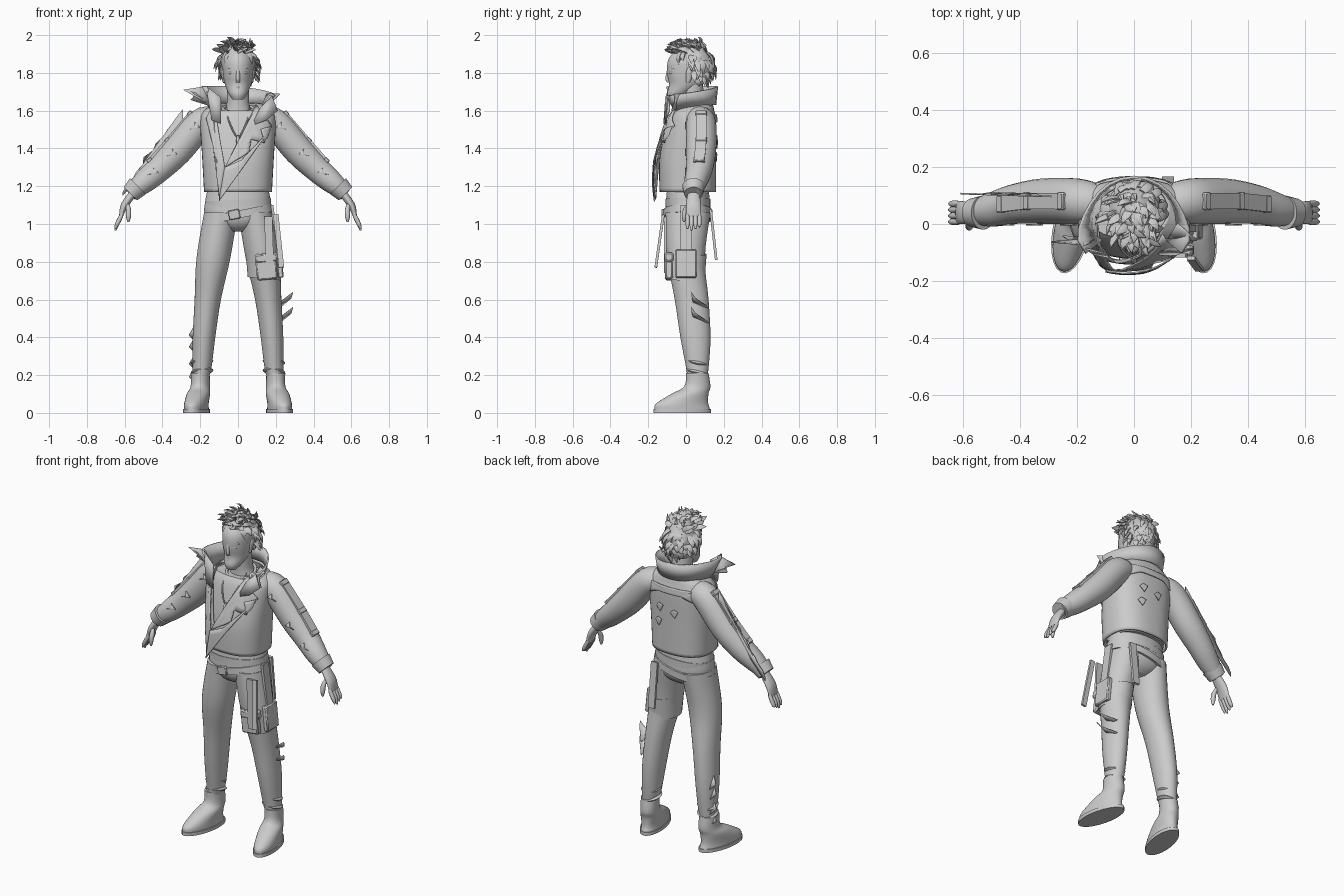
import bpy, bmesh, math, random
from mathutils import Matrix, Vector as V

if "Cube" in bpy.data.objects:
    bpy.data.objects.remove(bpy.data.objects["Cube"])
random.seed(4)
UP, BACK, SIDE = V((0, 0, 1)), V((0, 1, 0)), V((1, 0, 0))
GREY = (.6, .6, .6, 1)
grey = bpy.data.materials.new("plain grey")
grey.use_nodes = True
grey.diffuse_color = GREY
grey.node_tree.nodes["Principled BSDF"].inputs["Base Color"].default_value = GREY


def finish(name, bm, mirror=False, thickness=0, angle=40):
    """Turn a bmesh into a shaded object."""
    bmesh.ops.recalc_face_normals(bm, faces=bm.faces)
    mesh = bpy.data.meshes.new(name)
    bm.to_mesh(mesh)
    bm.free()
    mesh.materials.append(grey)
    ob = bpy.data.objects.new(name, mesh)
    bpy.context.collection.objects.link(ob)
    bpy.ops.object.select_all(action='DESELECT')
    ob.select_set(True)
    bpy.context.view_layer.objects.active = ob
    bpy.ops.object.shade_smooth_by_angle(angle=math.radians(angle))
    if thickness:
        ob.modifiers.new("thickness", 'SOLIDIFY').thickness = thickness
    if mirror:
        ob.modifiers.new("mirror", 'MIRROR').use_mirror_merge = False


def spline(rows, steps):
    """Resample rows of numbers along smooth curves."""
    last = len(rows) - 1
    out = []
    for i in range(last):
        near = [rows[max(0, min(last, i + k))] for k in (-1, 0, 1, 2)]
        for s in range(steps):
            t = s / steps
            row = []
            for before, start, end, after in zip(*near):
                leave, arrive = (end - before) / 2, (after - start) / 2
                bend = 3 * (end - start) - 2 * leave - arrive
                twist = 2 * (start - end) + leave + arrive
                row.append(start + t * (leave + t * (bend + t * twist)))
            out.append(row)
    return out + [list(rows[last])]


def loft(bm, rows, sides=24, axis=None, side=BACK, power=2, steps=4, caps=True):
    """Each row is x, y, z and the radius along side, then optionally the radius across."""
    rows = spline(rows, steps)
    rings = []
    for i, row in enumerate(rows):
        centre, along, across = V(row[:3]), row[3], row[-1]
        ahead, behind = rows[min(i + 1, len(rows) - 1)], rows[max(i - 1, 0)]
        normal = (axis or V(ahead[:3]) - V(behind[:3])).normalized()
        u = (side - normal * side.dot(normal)).normalized()
        w = normal.cross(u)
        ring = []
        for k in range(sides):
            turn = math.tau * (k + .5) / sides
            c, s = (math.copysign(abs(q) ** (2 / power), q) for q in (math.cos(turn), math.sin(turn)))
            ring.append(bm.verts.new(centre + u * along * c + w * across * s))
        rings.append(ring)
    for lower, upper in zip(rings, rings[1:]):
        for k in range(sides):
            bm.faces.new((lower[k - 1], lower[k], upper[k], upper[k - 1]))
    if caps:
        bm.faces.new(rings[0])
        bm.faces.new(rings[-1])


def part(name, rows, mirror=False, **options):
    bm = bmesh.new()
    loft(bm, rows, **options)
    finish(name, bm, mirror)


def column(name, rows, **options):
    """An upright central part; each row is y, z, depth radius, width radius."""
    part(name, [(0, *row) for row in rows], axis=UP, **options)


def cord(name, points, radius, mirror=False, side=BACK):
    """A round strand with narrow ends."""
    ends = (0, len(points) - 1)
    rows = [(*p, radius * (.4 if i in ends else 1)) for i, p in enumerate(points)]
    part(name, rows, mirror, sides=10, side=side)


def strap(name, top, bottom, depth, width):
    part(name, [(*top, depth, width), (*bottom, depth, width)], sides=4, steps=1)


def box(name, at, size, turn, mirror=False):
    bm = bmesh.new()
    bmesh.ops.create_cube(bm, size=1)
    bmesh.ops.scale(bm, vec=size, verts=bm.verts)
    bmesh.ops.bevel(bm, geom=bm.edges[:], offset=min(size) / 5, segments=1, affect='EDGES')
    bmesh.ops.rotate(bm, verts=bm.verts, matrix=Matrix.Rotation(turn, 3, 'Y'))
    bmesh.ops.translate(bm, vec=at, verts=bm.verts)
    finish(name, bm, mirror)


def sheet(name, points, mirror=False):
    """A thin stiff piece of cloth."""
    bm = bmesh.new()
    bmesh.ops.triangulate(bm, faces=[bm.faces.new([bm.verts.new(p) for p in points])])
    finish(name, bm, mirror, thickness=.006)


def tear(name, at, *offsets, mirror=False):
    at = V(at)
    sheet(name, [at] + [at + V(offset) for offset in offsets], mirror)


# Jacket body, which the cloth pieces below are laid over
TORSO = [(.01, 1.17, .15, .18), (.01, 1.35, .15, .19), (.03, 1.54, .13, .2), (.04, 1.6, .11, .18), (.05, 1.64, .09, .12)]
TORSO_FINE = spline(TORSO, 9)


def laid(name, outline, front=-1, thickness=.006, hang=0):
    """Cloth given by x and z, following the front or back of the jacket and hanging away from it lower down."""
    bm = bmesh.new()
    face = bm.faces.new([bm.verts.new((x, 0, z)) for x, z in outline])
    bmesh.ops.triangulate(bm, faces=[face])
    bmesh.ops.subdivide_edges(bm, edges=bm.edges[:], cuts=5, use_grid_fill=True)
    for v in bm.verts:
        y, z, depth, width = min(TORSO_FINE, key=lambda row: abs(row[1] - v.co.z))
        across = min(abs(v.co.x) / width, .97)
        v.co.y = y + front * (depth * (1 - across ** 2.5) ** .4 + .008 + hang * (1.64 - v.co.z))
    finish(name, bm, thickness=thickness)


bm = bmesh.new()
loft(bm, [(0, *row) for row in TORSO], sides=48, axis=UP, power=2.5, steps=6, caps=False)
apex = V((-.07, 0, 1.3))
edges = V((-5, 0, -1)), V((2, 0, -1))
for normal in edges:
    bmesh.ops.bisect_plane(bm, geom=bm.verts[:] + bm.edges[:] + bm.faces[:], plane_co=apex, plane_no=normal)
opening = []
for face in bm.faces:
    middle = face.calc_center_median()
    if middle.y < .03 and all((middle - apex).dot(normal) < 0 for normal in edges):
        opening.append(face)
bmesh.ops.delete(bm, geom=opening, context='FACES')
finish("jacket_body", bm, thickness=.012)
column("shirt", [(y, z, depth - .02, width - .02) for y, z, depth, width in TORSO[:-1]], power=2.5)
laid("front_overlap", [apex.xz, (.02, 1.34), (.17, 1.5), (-.1, 1.12)], hang=.06)
laid("left_lapel", [apex.xz, (.1, 1.63), (.18, 1.52), (.12, 1.5), (.14, 1.43), (.07, 1.45), (.06, 1.38)], hang=.06)
laid("right_lapel", [apex.xz, (-.1, 1.13), (-.13, 1.4), (-.17, 1.56), (-.13, 1.64)], hang=.06)
laid("back_yoke", [(-.17, 1.5), (-.08, 1.54), (.08, 1.54), (.17, 1.5), (.18, 1.58), (-.18, 1.58)], front=1)
for x, z in ((-.06, 1.44), (.04, 1.46), (.05, 1.37)):
    laid("back_rip", [(x, z), (x + .03, z + .01), (x + .05, z - .01), (x + .02, z - .04)], front=1)

# Standing collar, flared towards the open front
bm = bmesh.new()
grid = []
for k in range(-8, 9):
    turn, flare = .33 * k, abs(k / 8) ** 4
    s, c = math.sin(turn), math.cos(turn)
    foot = bm.verts.new(((.13 + .1 * flare) * s, .04 + .11 * c, 1.63 - .03 * flare))
    rim = bm.verts.new(((.14 + .2 * flare) * s, .04 + (.12 + .04 * flare) * c, 1.73 - .05 * max(0, k / 8)))
    grid.append((foot, rim))
for (a, b), (c, d) in zip(grid, grid[1:]):
    bm.faces.new((a, c, d, b))
finish("collar", bm, thickness=.01)
tear("collar_right_front", (-.17, -.09, 1.73), (.08, -.02, -.06), (.08, -.03, -.2), (.03, -.02, -.18))
tear("collar_left_front", (.18, -.09, 1.68), (-.06, 0, -.06), (-.11, -.02, -.16), (-.03, -.02, -.13), (.03, 0, -.08))
tear("collar_right_tip", (-.17, -.07, 1.73), (-.12, .01, -.02), (-.05, 0, -.04), (-.08, .03, -.07), (.04, .02, -.11))
tear("collar_left_tip", (.15, 0, 1.69), (.07, -.06, 0), (.03, -.06, -.04), (.06, -.08, -.09), (-.03, -.05, -.08))

# Sleeves, cuffs and hands
SLEEVE = [(.13, .07, 1.55, .07), (.2, .08, 1.53, .08), (.32, .08, 1.39, .08), (.42, .07, 1.29, .07),
          (.5, .05, 1.22, .06), (.57, .04, 1.16, .04)]
part("sleeve", SLEEVE, mirror=True)
part("cuff", [(.53, .04, 1.2, .06), (.57, .04, 1.16, .05)], mirror=True)
shoulder_line = [(x + .7 * r, y, z + .7 * r) for x, y, z, r in SLEEVE[1:-2]]
part("sleeve_strap", [(*p, .04, .01) for p in shoulder_line], mirror=True, sides=4)
for p in shoulder_line:
    box("strap_buckle", p, (.03, .06, .02), turn=.8, mirror=True)
part("palm", [(.55, .04, 1.17, .03, .02), (.6, .04, 1.1, .04, .02), (.62, .04, 1.04, .04, .01)], mirror=True)
for i, finger in enumerate(("index", "middle", "ring", "little")):
    y, tip = .008 + .021 * i, .965 + .01 * abs(i - 1)
    cord(finger + "_finger", [(.61, y, 1.07), (.62, y, 1.04), (.64, y, 1), (.65, y, tip)], .011, mirror=True)
cord("thumb", [(.59, .03, 1.12), (.58, 0, 1.08), (.58, -.01, 1.04), (.58, -.01, 1.01)], .013, mirror=True)

# Ragged ribbon along the right sleeve, and sleeve tears
start, end = V((-.29, .1, 1.61)), V((-.61, .11, 1.17))
ragged = [start.lerp(end, k / 12) - SIDE * random.uniform(0, .03) * (k % 2) for k in range(13)]
sheet("sleeve_ribbon", ragged + [end - UP * .02, start - UP * .12])
for x, y, z, r in SLEEVE[1:-2]:
    tear("sleeve_tear", (x, y - r, z - .02), (.03, 0, .03), (.03, 0, 0), (.06, 0, -.01), mirror=True)

# Trousers
column("hips", [(.01, 1.2, .11, .16), (.01, 1.05, .12, .18), (.01, .99, .1, .12), (.01, .96, .06, .05)], power=2.2)
part("trouser_leg", [(.09, .01, 1.06, .12, .09), (.13, 0, .82, .1, .09), (.16, .03, .6, .09, .07), (.18, .05, .4, .08, .06),
                     (.19, .06, .24, .06, .05), (.2, .06, .17, .05, .04)], mirror=True, axis=UP, sides=32)
for z in (.22, .27):
    part("ankle_fold", [(.19, .06, z + .01 * k, .06 - .01 * abs(k)) for k in (-1, 0, 1)], mirror=True, axis=V((.1, .2, 1)))

# Boots, with toes turned out
BOOT = [(.22, -.02, .02, .15, .06), (.22, -.02, .05, .14, .06), (.21, .02, .1, .1, .06), (.2, .06, .14, .07, .05),
        (.2, .06, .21, .06, .05)]
toe = V((.2, -1, 0))
part("boot", BOOT, mirror=True, axis=UP, side=toe, sides=32)
x, y, top, length, width = BOOT[0]
part("boot_sole", [(x, y, z, length + .006, width + .006) for z in (0, top)], mirror=True, axis=UP, side=toe, steps=1)

# Belts, hanging straps and the thigh bag
for name, z, tilt, grow in (("waist_belt", 1.11, .06, 0), ("slung_belt", 1.05, .2, .01)):
    normal = V((-tilt, 0, 1))
    rows = [(*(BACK * .01 + UP * z + normal * h), .12 + grow, .175 + grow) for h in (-.02, .02)]
    part(name, rows, axis=normal, power=2.2, steps=1, sides=40)
box("belt_buckle", (-.02, -.12, 1.05), (.06, .02, .05), turn=-.2)
strap("back_strap", (.12, .13, 1.08), (.12, .16, .81), .01, .03)
strap("front_strap", (.2, -.12, 1.05), (.23, -.16, .77), .01, .02)
strap("side_strap", (.18, 0, 1.1), (.23, 0, .73), .04, .01)
strap("thigh_strap", (.16, -.11, 1.04), (.17, -.11, .74), .01, .03)
part("thigh_wrap", [(.14, 0, .71, .1, .09), (.13, 0, .84, .11, .09)], axis=V((.1, 0, 1)))
box("thigh_pouch", (.15, -.09, .77), (.11, .04, .13), turn=-.1)
box("pouch_flap", (.15, -.09, .82), (.12, .05, .05), turn=-.1)
box("side_pocket", (.22, 0, .79), (.03, .11, .15), turn=-.1)

# Torn cloth on the legs
for z in (.5, .58):
    tear("knee_tear", (.21, .04, z), (.08, -.01, .06), (.07, .01, .03), (.01, .08, -.02))
for z in (.24, .31, .4, .46):
    tear("shin_tear", (-.23, .06, z), (-.03, .02, -.05), (0, .04, -.08))

# Neck, head and face
column("neck", [(.05, 1.58, .07, .08), (.04, 1.64, .06, .06), (.03, 1.74, .06, .06)])
column("head", [(-.06, 1.66, .03, .03), (-.04, 1.69, .06, .05), (0, 1.74, .09, .07), (.01, 1.8, .11, .08),
                (.02, 1.88, .11, .08), (.03, 1.96, .04, .03)], sides=32)
column("nose", [(-.09, 1.82, .01, .01), (-.1, 1.77, .01, .01), (-.09, 1.75, .01, .01)], sides=12)
for lip, z in (("upper_lip", 1.72), ("lower_lip", 1.71)):
    cord(lip, [(-.02, -.08, z), (0, -.09, z), (.02, -.08, z)], .006)
cord("brow", [(.01, -.09, 1.82), (.04, -.08, 1.83), (.06, -.06, 1.82)], .007, mirror=True)
cord("eye", [(.02, -.09, 1.8), (.04, -.08, 1.8), (.05, -.07, 1.8)], .007, mirror=True)
part("ear", [(.07, .01, 1.75, .01, .01), (.08, .02, 1.8, .02, .01), (.08, .02, 1.83, .01, .01)], mirror=True)

# Hair: a cap covered in broad, overlapping locks
column("hair_cap", [(.06, 1.74, .06, .06), (.05, 1.8, .09, .08), (.04, 1.87, .1, .09), (.03, 1.96, .05, .05)])
centre, size = V((0, .03, 1.86)), V((.09, .11, .1))
bm = bmesh.new()
for i in range(230):
    height, turn = random.uniform(-.8, 1), random.uniform(0, math.tau)
    spread = math.sqrt(1 - height * height)
    out = V((spread * math.cos(turn), spread * math.sin(turn), height))
    if out.y < -.1 and height < .4:
        continue
    root = centre + V(a * b for a, b in zip(out, size)) * .95
    sway = SIDE * random.uniform(-.6, .6)
    fall = -BACK * random.uniform(.2, 1) if height > .5 else BACK * .1 - UP
    flow = (out * .3 + sway + fall).normalized()
    length = random.uniform(.04, .08)
    bend, tip = root + (flow + out * .3) * length / 2, root + flow * length
    tip.z = min(tip.z, 1.99)
    loft(bm, [(*root, .016, .006), (*bend, .015, .006), (*tip, .001, .001)], sides=5, steps=3, side=out.cross(flow))
finish("hair_locks", bm, angle=60)
bm = bmesh.new()
for k in range(14):
    root = centre + V((.06 * math.sin(k * 2), .07 * math.cos(k * 3), .08))
    tip = root + V((random.uniform(-.03, .03), -.02, random.uniform(.03, .05)))
    loft(bm, [(*root, .012), (*tip, .001)], sides=5, steps=2)
finish("hair_tufts", bm, angle=60)

# Necklace and neckline
cord("necklace", [(-.06, 0, 1.62), (-.05, -.08, 1.55), (0, -.12, 1.46), (.05, -.08, 1.55), (.06, 0, 1.62)], .004, side=BACK + UP)
cord("pendant", [(0, -.12, 1.47), (0, -.13, 1.44), (0, -.13, 1.41)], .01)
circle = [math.tau * k / 12 for k in range(13)]
cord("neckline", [(.08 * math.sin(t), .03 - .08 * math.cos(t), 1.61 - .02 * math.cos(t)) for t in circle], .008, side=UP)
